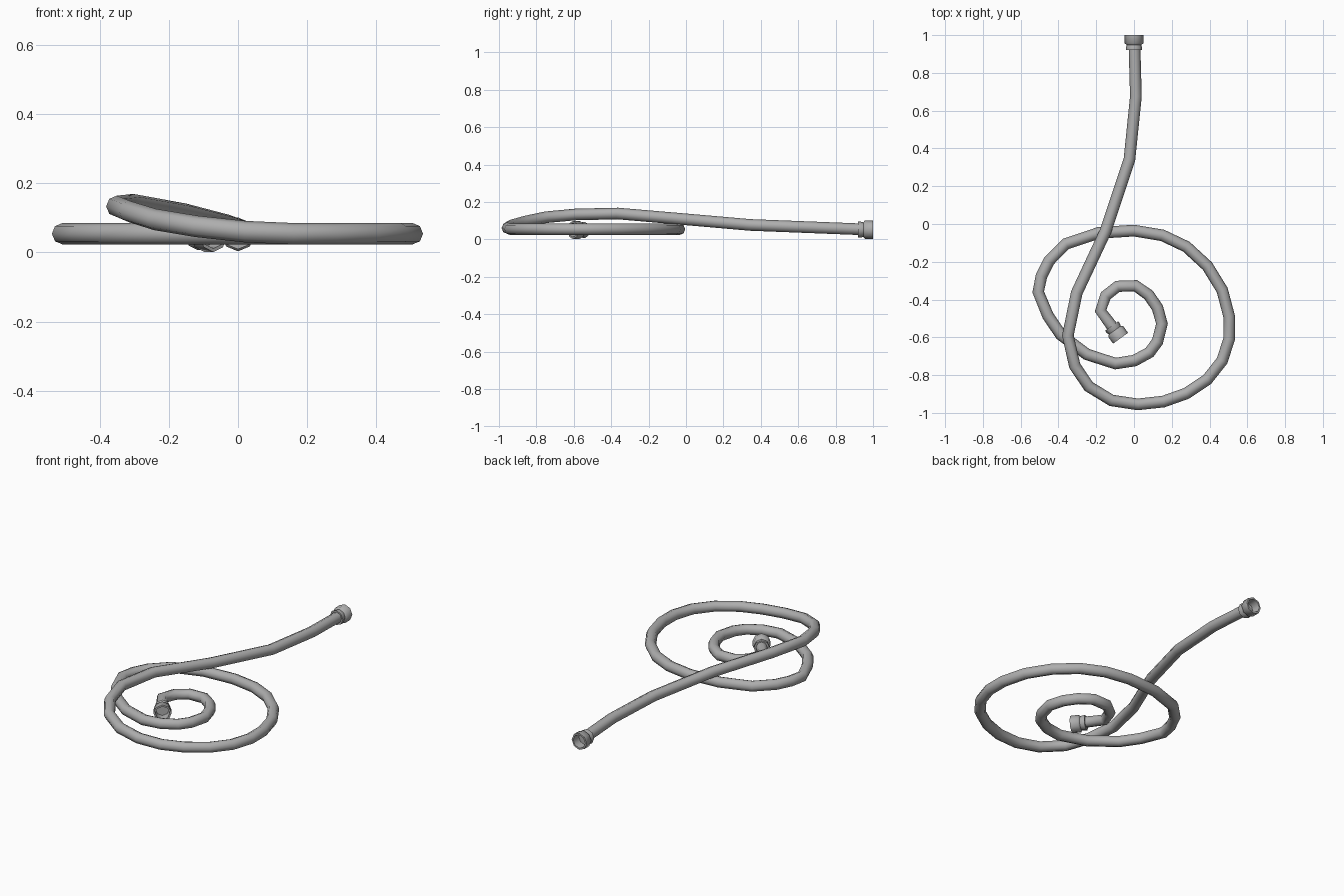
import bpy
import bmesh
from math import cos, sin, pi
from mathutils import Vector

cube = bpy.data.objects.get("Cube")
if cube:
    bpy.data.objects.remove(cube, do_unlink=True)

SIDES = 8
UP = Vector((0, 0, 1))

grey = bpy.data.materials.new("hose grey")
grey.use_nodes = True
colour = (0.42, 0.42, 0.42, 1)
grey.diffuse_color = colour
grey.node_tree.nodes["Principled BSDF"].inputs["Base Color"].default_value = colour


def loft(name, rings, angle):
    """Skin a list of (centre, direction, radius) rings and cap both ends."""
    bm = bmesh.new()
    loops = []
    for centre, direction, radius in rings:
        side = direction.cross(UP).normalized()
        top = side.cross(direction).normalized()
        loops.append([bm.verts.new(centre + radius * (cos(a) * side + sin(a) * top))
                      for a in (2 * pi * i / SIDES for i in range(SIDES))])
    for a, b in zip(loops, loops[1:]):
        for i in range(SIDES):
            j = (i + 1) % SIDES
            bm.faces.new((a[i], a[j], b[j], b[i]))
    bm.faces.new(loops[0][::-1])
    bm.faces.new(loops[-1])
    bmesh.ops.recalc_face_normals(bm, faces=bm.faces)
    mesh = bpy.data.meshes.new(name)
    bm.to_mesh(mesh)
    bm.free()
    mesh.materials.append(grey)
    obj = bpy.data.objects.new(name, mesh)
    bpy.context.collection.objects.link(obj)
    bpy.ops.object.select_all(action='DESELECT')
    obj.select_set(True)
    bpy.context.view_layer.objects.active = obj
    bpy.ops.object.shade_smooth_by_angle(angle=angle)
    return obj


# Hose path: flat coil from the inner end outwards
REST = 0.054
coil = [(-.11, -.55), (-.177, -.459), (-.15, -.38), (-.087, -.33), (.008, -.327),
        (.077, -.375), (.124, -.443), (.148, -.528), (.124, -.623), (.082, -.68),
        (.003, -.723), (-.098, -.739), (-.25, -.69), (-.388, -.586), (-.456, -.485),
        (-.507, -.36), (-.49, -.275), (-.45, -.195), (-.36, -.105), (-.187, -.047),
        (0, -.035), (.15, -.06), (.277, -.12), (.388, -.222), (.467, -.35),
        (.504, -.49), (.504, -.607), (.467, -.723), (.388, -.823), (.277, -.897),
        (.156, -.94)]
# Raised part that crosses over the coil and runs out behind
rise = [(.02, -.955, .06), (-.119, -.934, .075), (-.24, -.86, .095),
        (-.314, -.75, .118), (-.35, -.59, .133), (-.303, -.364, .138),
        (-.15, -.037, .11), (-.024, .343, .077), (.01, .675, .064), (.003, .93, .054)]
path = [Vector((x, y, REST)) for x, y in coil] + [Vector(p) for p in rise]

rings = []
for i, p in enumerate(path):
    before, after = path[max(i - 1, 0)], path[min(i + 1, len(path) - 1)]
    direction = ((p - before).normalized() + (after - p).normalized()).normalized()
    rings.append((p, direction, 0.031))
loft("hose", rings, pi / 3)

# End fittings: (distance along axis, radius), tapered collar, head and open socket
fitting = [(0, .036), (0, .043), (.012, .043), (.028, .039), (.036, .049),
           (.08, .049), (.08, .039), (.03, .037)]


def add_fitting(name, start, direction):
    direction = direction.normalized()
    loft(name, [(start + direction * d, direction, r) for d, r in fitting], pi / 3.5)


add_fitting("outer_fitting", Vector((0, .92, .052)), Vector((0, 1, 0)))
add_fitting("inner_fitting", Vector((-.118, -.54, .05)), Vector((.588, -.81, 0)))
